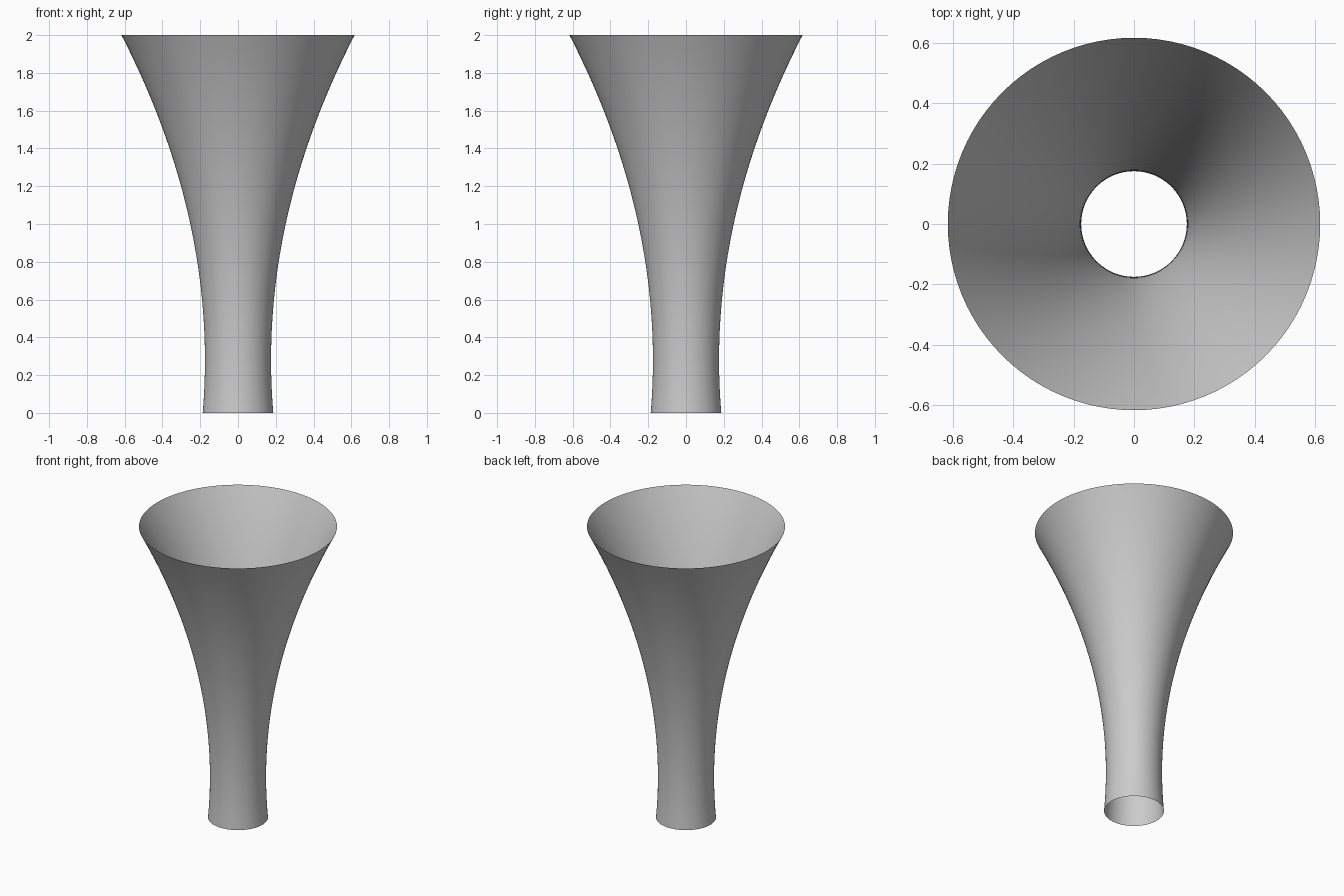
import bpy, bmesh, math

if "Cube" in bpy.data.objects:
    bpy.data.objects.remove(bpy.data.objects["Cube"])

HEIGHT, RINGS, SEGMENTS = 2.0, 48, 96


def radius(z):
    # narrow waist near the foot, flaring towards the rim
    return 0.175 + 0.1495 * (z - 0.28) ** 2


# Open flared tube: spin the profile around z
bm = bmesh.new()
profile = [bm.verts.new((radius(HEIGHT * i / RINGS), 0, HEIGHT * i / RINGS))
           for i in range(RINGS + 1)]
edges = [bm.edges.new(pair) for pair in zip(profile, profile[1:])]
bmesh.ops.spin(bm, geom=profile + edges, cent=(0, 0, 0), axis=(0, 0, 1),
               angle=2 * math.pi, steps=SEGMENTS, use_merge=False)
bmesh.ops.remove_doubles(bm, verts=bm.verts[:], dist=0.0001)

# Outward normals and smooth shading
bm.normal_update()
side = bm.faces[:][0]
centre = side.calc_center_median()
if side.normal.x * centre.x + side.normal.y * centre.y < 0:
    bmesh.ops.reverse_faces(bm, faces=bm.faces[:])
for face in bm.faces:
    face.smooth = True

mesh = bpy.data.meshes.new("flared_horn")
bm.to_mesh(mesh)
bm.free()
horn = bpy.data.objects.new("flared_horn", mesh)
bpy.context.collection.objects.link(horn)
